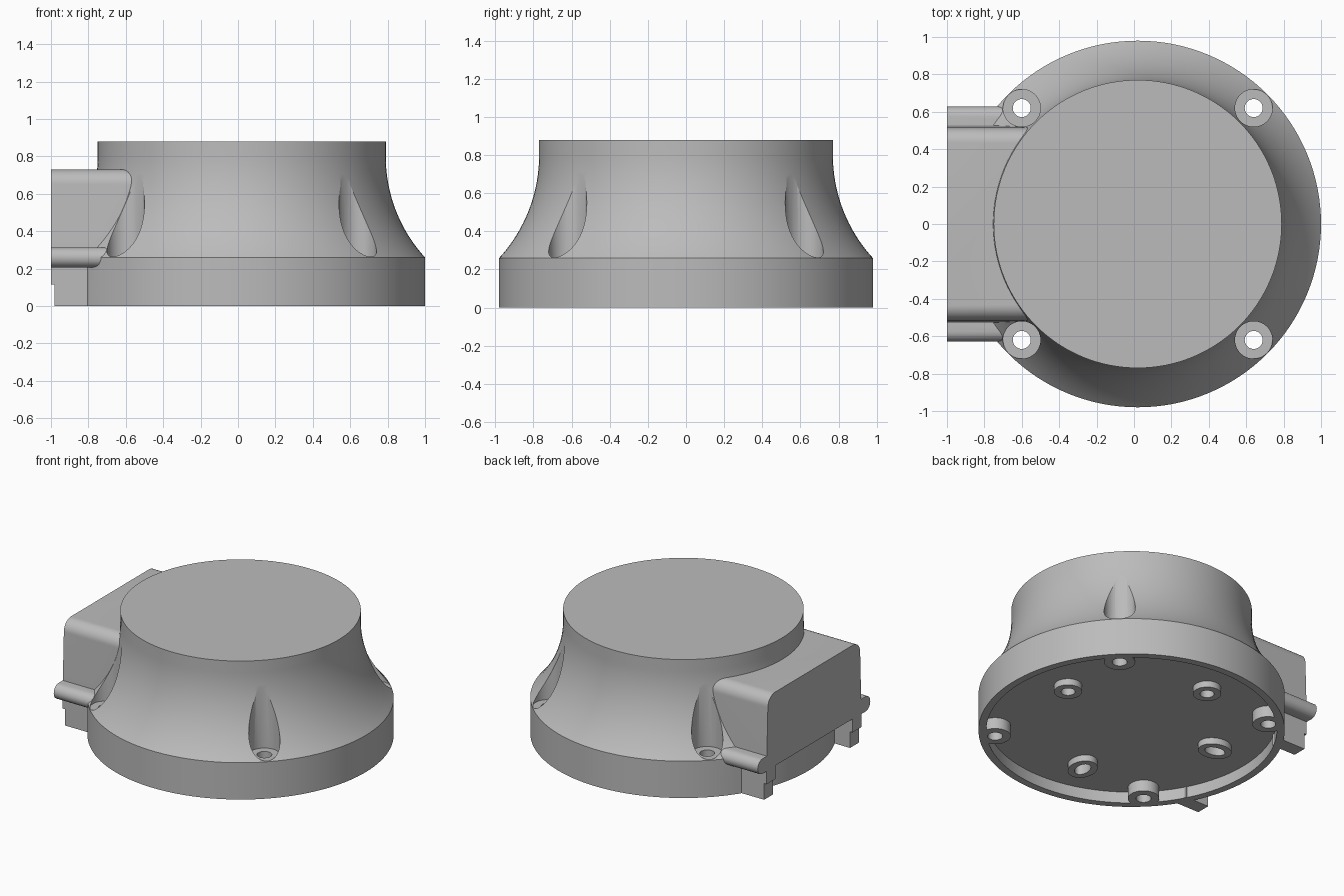
import bpy, bmesh, math
from mathutils import Matrix, Vector

if "Cube" in bpy.data.objects:
    bpy.data.objects.remove(bpy.data.objects["Cube"], do_unlink=True)

CX = 0.02          # axis of the round housing
FLOOR = 0.08       # depth of the recess underneath
SCREW = 0.62       # screw offset from the axis

grey = bpy.data.materials.new("plain_grey")
grey.use_nodes = True
grey.diffuse_color = (0.5, 0.5, 0.5, 1)
grey.node_tree.nodes["Principled BSDF"].inputs["Base Color"].default_value = grey.diffuse_color


def finish(name, bm):
    bmesh.ops.recalc_face_normals(bm, faces=bm.faces)
    mesh = bpy.data.meshes.new(name)
    bm.to_mesh(mesh)
    bm.free()
    mesh.materials.append(grey)
    obj = bpy.data.objects.new(name, mesh)
    bpy.context.collection.objects.link(obj)
    return obj


def lathe(name, profile, steps=128):
    bm = bmesh.new()
    verts = [bm.verts.new((r, 0, z)) for r, z in profile]
    edges = [bm.edges.new(pair) for pair in zip(verts, verts[1:])]
    bmesh.ops.spin(bm, geom=verts + edges, cent=(0, 0, 0), axis=(0, 0, 1),
                   angle=math.tau, steps=steps)
    bmesh.ops.remove_doubles(bm, verts=bm.verts, dist=0.0001)
    bmesh.ops.translate(bm, verts=bm.verts, vec=(CX, 0, 0))
    return finish(name, bm)


def post(name, x, y, radius, z0, z1, stretch=1.0):
    """Upright cylinder, optionally stretched away from the axis."""
    bm = bmesh.new()
    bmesh.ops.create_cone(bm, cap_ends=True, segments=48, radius1=radius,
                          radius2=radius, depth=z1 - z0)
    place = (Matrix.Translation((CX + x, y, (z0 + z1) / 2))
             @ Matrix.Rotation(math.atan2(y, x), 4, 'Z')
             @ Matrix.Diagonal((stretch, 1, 1, 1)))
    bmesh.ops.transform(bm, matrix=place, verts=bm.verts)
    return finish(name, bm)


def extrude_x(name, section, x0, x1):
    """Prism along x from a (y, z) section."""
    bm = bmesh.new()
    face = bm.faces.new([bm.verts.new((x0, y, z)) for y, z in section])
    side = bmesh.ops.extrude_face_region(bm, geom=[face])
    moved = [g for g in side["geom"] if isinstance(g, bmesh.types.BMVert)]
    bmesh.ops.translate(bm, verts=moved, vec=(x1 - x0, 0, 0))
    return finish(name, bm)


def arc(cy, cz, radius, start, end, steps=12):
    angles = [math.radians(start + (end - start) * i / steps) for i in range(steps + 1)]
    return [(cy + radius * math.cos(a), cz + radius * math.sin(a)) for a in angles]


def rect(y0, y1, z0, z1):
    return [(y0, z0), (y1, z0), (y1, z1), (y0, z1)]


def combine(target, tool, operation):
    mod = target.modifiers.new("join", 'BOOLEAN')
    mod.operation, mod.solver, mod.object = operation, 'EXACT', tool
    bpy.context.view_layer.objects.active = target
    bpy.ops.object.modifier_apply(modifier=mod.name)
    bpy.data.objects.remove(tool, do_unlink=True)


# Round housing: straight skirt, concave flare, short neck, recessed underside
flare_r, neck_z = 0.80, 0.80
flare = []
for i in range(25):
    z = 0.26 + (neck_z - 0.26) * i / 24
    flare.append((0.77 + flare_r - math.sqrt(flare_r ** 2 - (neck_z - z) ** 2), z))
flare[0] = (0.98, 0.26)
housing = lathe("housing", [(0, FLOOR), (0.93, FLOOR), (0.93, 0), (0.98, 0)]
                + flare + [(0.77, 0.88), (0, 0.88)])

# Connector box with rounded upper edges and slightly leaning sides
box_section = ([(-0.53, 0.21), (0.53, 0.21)]
               + arc(0.435, 0.65, 0.08, 0, 90) + arc(-0.435, 0.65, 0.08, 90, 180))
combine(housing, extrude_x("connector_box", box_section, -1, -0.4), 'UNION')

for s in (-1, 1):
    # Rounded rail along each side of the box
    rail = [(0.45, 0.207)] + arc(0.575, 0.26, 0.053, -90, 90) + [(0.45, 0.313)]
    combine(housing, extrude_x("side_rail", [(s * y, z) for y, z in rail], -1, -0.6), 'UNION')
    # Hooked foot below the box
    y0, y1 = sorted((s * 0.43, s * 0.528))
    combine(housing, extrude_x("foot", rect(y0, y1, 0, 0.24), -0.98, -0.795), 'UNION')
    combine(housing, extrude_x("foot_lip", rect(y0, y1, 0.115, 0.235), -1, -0.9), 'UNION')

# Corner screws: boss underneath, pocket in the flare, through hole
corners = [(sx * SCREW, sy * SCREW) for sx in (-1, 1) for sy in (-1, 1)]
for x, y in corners:
    combine(housing, post("screw_boss", x, y, 0.1, 0, 0.15), 'UNION')
for x, y in corners:
    combine(housing, post("screw_pocket", x, y, 0.1, 0.263, 1.2), 'DIFFERENCE')
    combine(housing, post("screw_hole", x, y, 0.048, -0.2, 0.6), 'DIFFERENCE')

# Mounting bosses inside the recess, two round and two slotted
mounts = [(0.59, 0.07, 0.09, 1), (-0.11, 0.62, 0.09, 1),
          (-0.62, 0.09, 0.09, 1.25), (-0.12, -0.63, 0.09, 1.25)]
for x, y, radius, stretch in mounts:
    combine(housing, post("mount_boss", x, y, radius, 0.035, 0.13, stretch), 'UNION')
    combine(housing, post("mount_hole", x, y, radius / 2, -0.1, 0.2, stretch ** 2), 'DIFFERENCE')

# Smooth curved walls, crisp edges
bpy.ops.object.select_all(action='DESELECT')
housing.select_set(True)
bpy.context.view_layer.objects.active = housing
bpy.ops.object.shade_smooth_by_angle(angle=math.radians(25))
